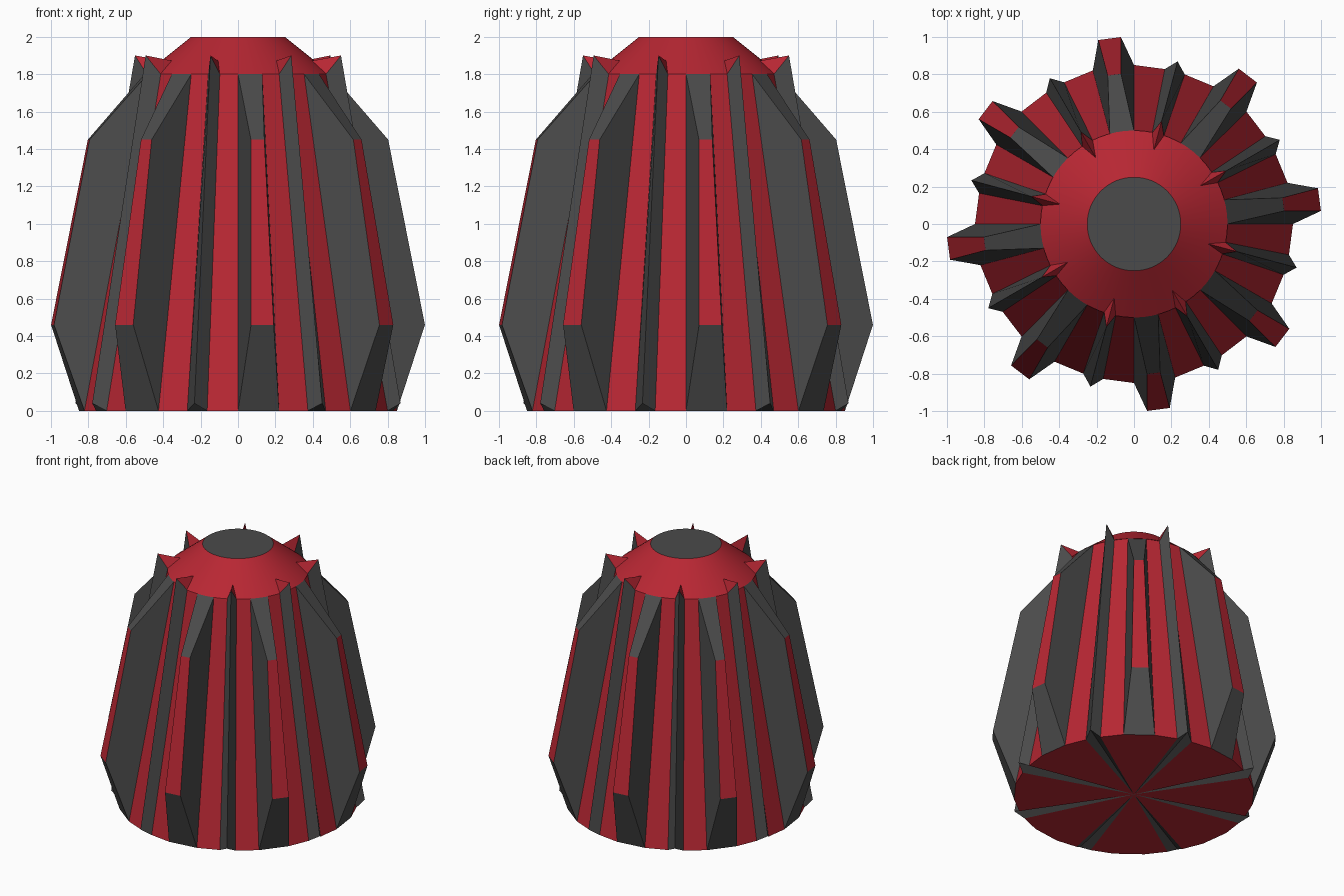
import bpy, bmesh, math
from mathutils import Vector

if "Cube" in bpy.data.objects:
    bpy.data.objects.remove(bpy.data.objects["Cube"])


def material(name, rgb):
    m = bpy.data.materials.new(name)
    m.diffuse_color = (*rgb, 1)
    m.use_nodes = True
    m.node_tree.nodes["Principled BSDF"].inputs["Base Color"].default_value = m.diffuse_color
    return m


RED = material("deep red", (0.48, 0.02, 0.033))
GREY = material("dark grey", (0.07, 0.07, 0.07))
R0, R1, H = 0.85, 0.50, 1.80          # bottom radius, top radius, shell height
C0, C1 = Vector((0, 0, 0)), Vector((0, 0, H))


def polar(r, deg, z, side=0.0):
    """Point at radius r, shifted sideways by side."""
    a = math.radians(deg)
    return Vector((r * math.cos(a) - side * math.sin(a),
                   r * math.sin(a) + side * math.cos(a), z))


def rim(deg, t=0.0, toward=0.0):
    """Bottom and top rim points, moved by t toward another corner."""
    return [polar(r, deg, z).lerp(polar(r, toward, z), t) for r, z in ((R0, 0), (R1, H))]


def build(name, faces):
    """Object from (material index, points) faces, welded together."""
    bm = bmesh.new()
    for mat, pts in faces:
        f = bm.faces.new([bm.verts.new(p) for p in pts])
        f.material_index = mat
    bmesh.ops.remove_doubles(bm, verts=bm.verts, dist=0.0005)
    me = bpy.data.meshes.new(name)
    bm.to_mesh(me)
    bm.free()
    me.materials.append(RED)
    me.materials.append(GREY)
    ob = bpy.data.objects.new(name, me)
    bpy.context.collection.objects.link(ob)
    return ob


def wedge(a, b, mat, side=True):
    """Wall panel between two rim positions plus its cap slices."""
    faces = [(mat, (C0, b[0], a[0])), (0, (C1, a[1], b[1]))]
    if side:
        faces.append((mat, (a[0], b[0], b[1], a[1])))
    return faces


body, fins, ribs = [], [], []
for k in range(8):
    s = 45 * k
    p0, p15, p45 = rim(s), rim(s + 15), rim(s + 45)
    left = rim(s + 30, 0.25, s + 15)
    right = rim(s + 30, 0.25, s + 45)
    peak = [polar(0.90, s + 30, 0.04), polar(0.57, s + 30, 1.90)]

    # red wall panels
    body += wedge(p0, p15, 0, side=False)
    body += wedge(p15, left, 0) + wedge(right, p45, 0)
    # narrow ridged ribs, carried as grooves across the underside
    ribs += wedge(left, peak, 1) + wedge(peak, right, 1)
    # tall fin with a red outer strip
    lo = [polar(1.0, s + 7.5, 0.46, w) for w in (-0.061, 0.061)]
    hi = [polar(0.805, s + 7.5, 1.45, w) for w in (-0.036, 0.036)]
    fins += [(0, (lo[0], lo[1], hi[1], hi[0])),
             (1, (p0[0], p15[0], lo[1], lo[0])),
             (1, (hi[0], hi[1], p15[1], p0[1])),
             (1, (p0[0], lo[0], hi[0], p0[1])),
             (1, (lo[1], p15[0], p15[1], hi[1]))]

build("body_shell", body)
build("ribs", ribs)
build("fins", fins)

# smooth conical cap with a grey flat top
bpy.ops.mesh.primitive_cone_add(vertices=64, radius1=0.5, radius2=0.25, depth=0.2,
                                location=(0, 0, 1.9))
cap = bpy.context.object
cap.name = "top_cap"
cap.data.materials.append(RED)
cap.data.materials.append(GREY)
for f in cap.data.polygons:
    f.material_index = 1 if f.normal.z > 0.95 else 0
bpy.ops.object.shade_smooth_by_angle(angle=math.radians(30))
